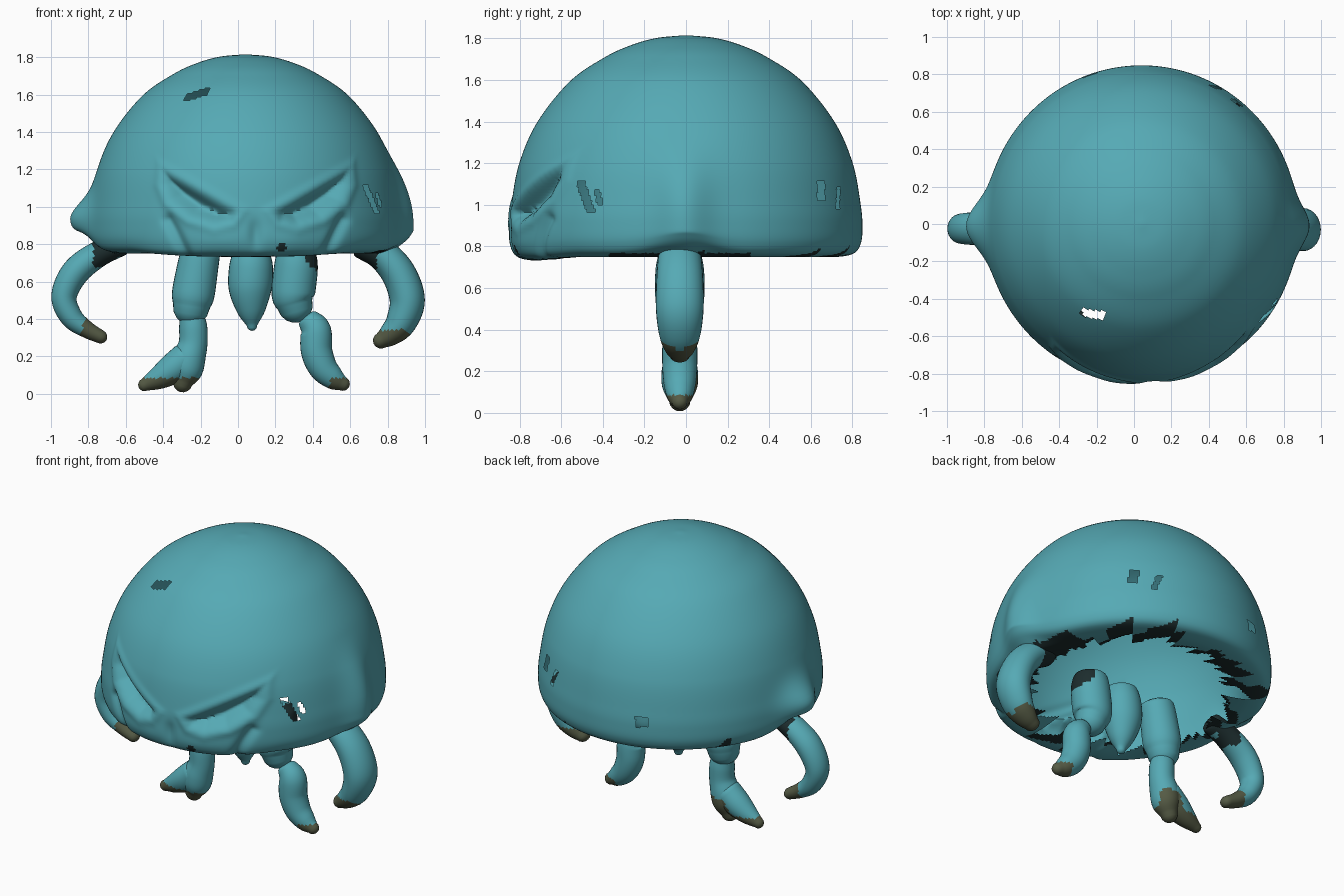
import bpy, bmesh, math, random
from mathutils import Vector

if "Cube" in bpy.data.objects:
    bpy.data.objects.remove(bpy.data.objects["Cube"])

random.seed(4)


def material(name, rgb):
    m = bpy.data.materials.new(name)
    m.diffuse_color = (*rgb, 1)
    m.use_nodes = True
    m.node_tree.nodes["Principled BSDF"].inputs["Base Color"].default_value = m.diffuse_color
    return m


MATS = [material("teal", (0.092, 0.40, 0.46)),
        material("dark_teal", (0.012, 0.026, 0.027)),
        material("olive_tip", (0.092, 0.105, 0.06))]


def smooth(a, b, x):
    t = min(1, max(0, (x - a) / (b - a)))
    return t * t * (3 - 2 * t)


def bump(x, width):
    return math.exp(-(x / width) ** 2)


def spline(pts, step):
    """Catmull-Rom samples through a list of points."""
    v = [Vector(p) for p in pts]
    v = [2 * v[0] - v[1]] + v + [2 * v[-1] - v[-2]]
    out = []
    for a, b, c, d in zip(v, v[1:], v[2:], v[3:]):
        n = max(1, round((c - b).length / step))
        for k in range(n):
            t = k / n
            out.append(0.5 * (2 * b + (c - a) * t + (2 * a - 5 * b + 4 * c - d) * t ** 2
                              + (3 * b - a - 3 * c + d) * t ** 3))
    return out + [v[-2]]


def finish(name, bm, angle):
    mesh = bpy.data.meshes.new(name)
    bm.to_mesh(mesh)
    bm.free()
    for m in MATS:
        mesh.materials.append(m)
    obj = bpy.data.objects.new(name, mesh)
    bpy.context.collection.objects.link(obj)
    bpy.ops.object.select_all(action='DESELECT')
    bpy.context.view_layer.objects.active = obj
    obj.select_set(True)
    bpy.ops.object.shade_smooth_by_angle(angle=math.radians(angle))
    return obj


# ---- Bell: lathed dome, sculpted with sockets, creases and side knobs ----
FACE_X = 0.095
CX = 0.04
EYE = [(.10, .97), (.13, .925), (.22, .905), (.35, .94), (.46, 1.03), (.497, 1.12), (.49, 1.185)]


def eye_depth(u, z):
    """Distance inside the slanted eye outline (negative outside)."""
    best = 9
    for (ax, az), (bx, bz) in zip(EYE, EYE[1:] + EYE[:1]):
        ex, ez = bx - ax, bz - az
        best = min(best, (ex * (z - az) - ez * (u - ax)) / math.hypot(ex, ez))
    return best


def segment_distance(u, z, a, b):
    a, p = Vector(a), Vector((u, z))
    d = Vector(b) - a
    t = min(1, max(0, (p - a).dot(d) / d.dot(d)))
    return (p - a - d * t).length


def bell_point(r, z, ang):
    ca, sa = math.cos(ang), math.sin(ang)
    x, y = CX + r * ca, 1.012 * r * sa
    push = 0
    if r > 0.6 and z < 1.4:
        if ca > 0:   # long ridge on the right
            push += 0.06 * bump(y + 0.01, 0.12) * (1 - smooth(0.98, 1.36, z))
        else:        # short knob on the left
            push += 0.10 * bump(y + 0.01, 0.14) * bump(z - 0.935, 0.12)
    if y < 0 and 0.72 < z < 1.35 and r > 0.6:
        u = abs(x - FACE_X)
        d = eye_depth(u, z)
        push -= 0.075 * smooth(-0.006, 0.075, d)
        if d < 0:
            push += 0.008 * bump(d + 0.025, 0.022)
        push -= 0.026 * bump(segment_distance(u, z, (.47, .93), (.37, .76)), 0.028)
        push -= 0.02 * bump(u, 0.035) * bump(z - 0.86, 0.07)
        push += 0.01 * bump(u - 0.2, 0.12) * bump(z - 0.83, 0.06)
    if z < 0.9 and r > 0.55:
        low = 1 - smooth(0.78, 0.9, z)
        z += low * (0.055 * bump(y, 0.17) * smooth(0.68, 0.82, r) - 0.018 * smooth(0.5, 0.75, -y))
    return x + push * ca, y + push * sa, z


PROFILE = [(.012, 1.815), (.14, 1.802), (.26, 1.768), (.385, 1.71), (.55, 1.595), (.705, 1.40), (.792, 1.20),
           (.83, 1.0), (.838, .9), (.832, .82), (.80, .768), (.72, .75), (.64, .755), (.56, .77), (.48, .79)]
SIDES = 440
bm = bmesh.new()
rings = [[bm.verts.new(bell_point(r, z, 2 * math.pi * j / SIDES)) for j in range(SIDES)]
         for r, z in spline(PROFILE, 0.014)]
top = bm.verts.new((CX, 0, 1.815))
for j in range(SIDES):
    bm.faces.new((top, rings[0][j], rings[0][(j + 1) % SIDES]))
for a, b in zip(rings, rings[1:]):
    for j in range(SIDES):
        k = (j + 1) % SIDES
        bm.faces.new((a[j], b[j], b[k], a[k]))

# Small chipped openings: centre, half width, half height, slant
CHIPS = [((-.23, -.50, 1.60), .062, .02, .3), ((.72, -.49, 1.04), .024, .075, -.5),
         ((.765, -.43, 1.04), .016, .035, -.4), ((.55, .65, 1.07), .028, .045, .2),
         ((.44, .73, 1.03), .016, .05, .4), ((-.24, .80, .95), .04, .03, .2)]


def chipped(c):
    for p, w, h, slant in CHIPS:
        d = c - Vector(p)
        if d.length > 0.15:
            continue
        side = Vector((-p[1], p[0], 0)).normalized()
        s, v = d.dot(side), d.z
        if w > h:
            v -= s * slant
        else:
            s -= v * slant
        if abs(s) < w and abs(v) < h:
            return True
    return False


# Ragged dark inner lip: edge radii jump in short runs around the opening
edge, dark = [], []
while len(edge) < SIDES:
    n = random.randint(5, 15)
    e = random.uniform(0.53, 0.64)
    s = e + random.choice((-0.02, 0.03, 0.08, 0.14))
    if len(edge) < SIDES * 0.2:
        s += 0.06
    for i in range(n):
        edge.append(e + 0.006 * i)
        dark.append(s + 0.005 * i)
gone = []
for f in bm.faces:
    c = f.calc_center_median()
    if c.z < 0.83:
        r = math.hypot(c.x - CX, c.y)
        j = int((math.atan2(c.y, c.x - CX) % (2 * math.pi)) / (2 * math.pi) * SIDES) % SIDES
        if r < edge[j]:
            gone.append(f)
        elif r < dark[j]:
            f.material_index = 1
        elif c.x > 0.5 and 0.09 < abs(c.y + 0.03) < 0.34 and c.z < 0.768:
            f.material_index = 1
        elif (c - Vector((.235, -.83, .778))).length < 0.03:
            f.material_index = 1
    elif chipped(c):
        gone.append(f)
bmesh.ops.delete(bm, geom=gone, context='FACES')
finish("bell", bm, 60)


# ---- Limbs: round tubes swept along paths of (x, z, radius) ----
def limb(name, pts, rule=lambda c: 0, wide=1.0, y=-0.03, sides=28):
    path = spline(pts, 0.018)
    rows = []
    for i, p in enumerate(path):
        t = path[min(i + 1, len(path) - 1)] - path[max(i - 1, 0)]
        rows.append((Vector((p[0], p[1])), Vector((t[0], t[1])).normalized(), p[2]))

    def cap(row, flat):   # rounded end rings, from the rim to the tip
        p, t, r = row
        return [(t * r * flat * math.sin(a), r * math.cos(a)) for a in (0.4, 0.8, 1.15, 1.45)]
    first, last = rows[0], rows[-1]
    start = [(first[0] - o, first[1], r) for o, r in cap(first, 0.4)][::-1]
    end = [(last[0] + o, last[1], r) for o, r in cap(last, 1)]
    bm = bmesh.new()
    loops = []
    for p, t, r in start + rows + end:
        loop = []
        for k in range(sides):
            a = 2 * math.pi * k / sides
            q = r * math.cos(a)
            loop.append(bm.verts.new((p.x - t.y * q, y + r * wide * math.sin(a), p.y + t.x * q)))
        loops.append(loop)
    for a, b in zip(loops, loops[1:]):
        for k in range(sides):
            n = (k + 1) % sides
            bm.faces.new((a[k], a[n], b[n], b[k]))
    bm.faces.new(loops[0])
    bm.faces.new(loops[-1])
    bmesh.ops.recalc_face_normals(bm, faces=bm.faces)
    for f in bm.faces:
        f.material_index = rule(f.calc_center_median())
    return finish(name, bm, 60)


def left_arm_colour(c):
    if c.z < 0.45 and c.x > -0.845 + 0.5 * (c.z - 0.33):
        return 2
    return 1 if c.x > -0.775 and c.z > 0.68 + 0.05 * smooth(-.7, -.64, c.x) else 0


def right_arm_colour(c):
    if c.z < 0.34 and c.x < 0.91:
        return 2
    return 1 if c.x < 0.745 and 0.66 < c.z < 0.77 else 0


def left_foot_colour(c):   # dark sole reaching higher on the back
    return 2 if c.z < 0.085 + 0.09 * smooth(-0.02, 0.03, c.y) * smooth(-.36, -.3, c.x) else 0


def right_foot_colour(c):
    return 2 if c.z < 0.085 and c.x > 0.49 else 0


def leg_top_colour(c):
    return 1 if c.x > 0.35 and c.z > 0.735 - 0.9 * (c.x - 0.33) else 0


# Curled outer arms
limb("left_arm", [(-.62, .80, .06), (-.75, .745, .07), (-.87, .65, .075), (-.93, .52, .068),
                  (-.89, .41, .06), (-.81, .345, .046), (-.735, .305, .036)], left_arm_colour, 1.15, -.025)
limb("right_arm", [(.66, .80, .075), (.77, .745, .085), (.86, .64, .092), (.905, .50, .094),
                   (.87, .38, .082), (.81, .315, .062), (.765, .285, .043)], right_arm_colour, 1.22)

# Inner legs: thick upper part, narrower lower part with dark tips
limb("left_upper_leg", [(-.20, .755, .105), (-.215, .68, .11), (-.24, .53, .114), (-.25, .465, .098)])
limb("left_lower_leg", [(-.25, .42, .065), (-.24, .36, .075), (-.24, .27, .077), (-.262, .19, .088),
                        (-.275, .12, .083), (-.295, .06, .052)], left_foot_colour)
limb("left_toe", [(-.28, .19, .085), (-.355, .13, .08), (-.425, .085, .062), (-.5, .048, .034)],
     left_foot_colour)
limb("middle_tentacle", [(.07, .755, .10), (.07, .68, .117), (.065, .56, .115), (.07, .44, .075),
                         (.075, .365, .028)])
limb("right_upper_leg", [(.31, .755, .105), (.31, .68, .117), (.295, .53, .116), (.305, .475, .095)],
     leg_top_colour)
limb("right_lower_leg", [(.375, .40, .06), (.415, .34, .082), (.42, .23, .084), (.455, .14, .077),
                         (.515, .08, .06), (.56, .054, .038)], right_foot_colour)
